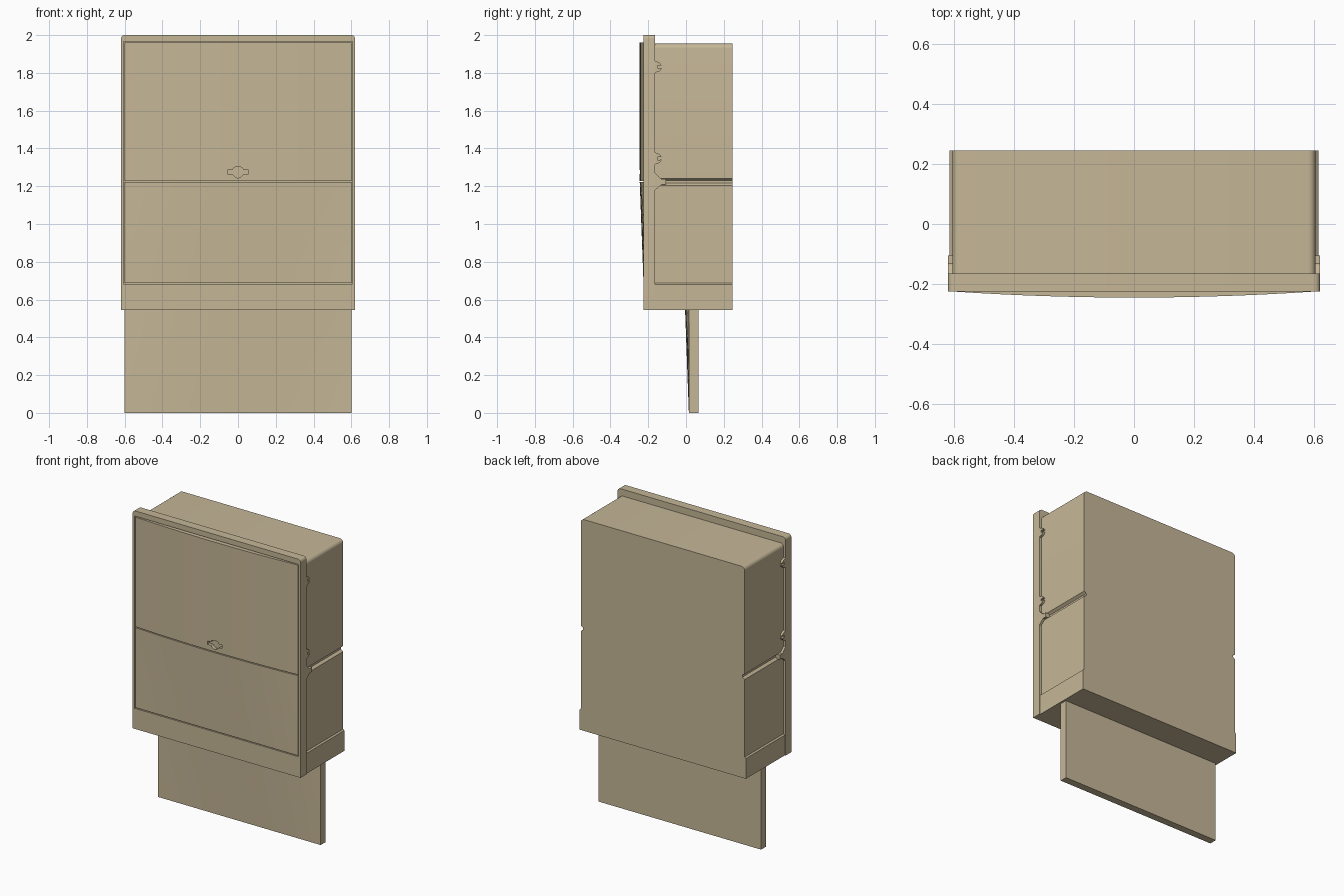
import bpy, bmesh, math

if "Cube" in bpy.data.objects:
    bpy.data.objects.remove(bpy.data.objects["Cube"])

tan = bpy.data.materials.new("tan_coating")
tan.diffuse_color = (0.56, 0.47, 0.31, 1)
tan.use_nodes = True
tan.node_tree.nodes["Principled BSDF"].inputs["Base Color"].default_value = tan.diffuse_color


def finish(name, bm):
    bmesh.ops.recalc_face_normals(bm, faces=bm.faces)
    me = bpy.data.meshes.new(name)
    bm.to_mesh(me)
    bm.free()
    ob = bpy.data.objects.new(name, me)
    bpy.context.collection.objects.link(ob)
    me.materials.append(tan)
    bpy.ops.object.select_all(action='DESELECT')
    ob.select_set(True)
    bpy.context.view_layer.objects.active = ob
    bpy.ops.object.shade_smooth_by_angle(angle=math.radians(30))
    return ob


def prism(name, pts, axis, a, b):
    """Extrude a profile: axis y takes (x, z) points, axis x takes (y, z)."""
    bm = bmesh.new()
    put = (lambda p, t: (p[0], t, p[1])) if axis == 'y' else (lambda p, t: (t, p[0], p[1]))
    f = bm.faces.new([bm.verts.new(put(p, a)) for p in pts])
    new = bmesh.ops.extrude_face_region(bm, geom=[f])['geom']
    d = (0, b - a, 0) if axis == 'y' else (b - a, 0, 0)
    bmesh.ops.translate(bm, vec=d, verts=[v for v in new if isinstance(v, bmesh.types.BMVert)])
    return finish(name, bm)


def arc(cx, cz, r, a0, a1, n=6):
    return [(cx + r * math.cos(math.radians(a0 + (a1 - a0) * i / n)),
             cz + r * math.sin(math.radians(a0 + (a1 - a0) * i / n))) for i in range(n + 1)]


def mirrored(right):
    return right + [(-x, z) for x, z in reversed(right)]


def panel(name, hw, z0, z1, y_edge, y_back, b0, b1, nx=24, nz=8):
    """Panel whose front bulges by b0 at the bottom and b1 at the top."""
    bm = bmesh.new()
    rows = []
    for j in range(nz + 1):
        t = j / nz
        z, b = z0 + (z1 - z0) * t, b0 + (b1 - b0) * t
        row = []
        for i in range(nx + 1):
            u = 2 * i / nx - 1
            row.append(bm.verts.new((u * hw, y_edge - b * (1 - u * u), z)))
        rows.append(row)
    for j in range(nz):
        for i in range(nx):
            bm.faces.new((rows[j][i], rows[j][i + 1], rows[j + 1][i + 1], rows[j + 1][i]))
    new = bmesh.ops.extrude_face_region(bm, geom=bm.faces[:])['geom']
    for v in new:
        if isinstance(v, bmesh.types.BMVert):
            v.co.y = y_back
    return finish(name, bm)


# Main housing: rounded top, side groove and slightly wider skirt
prism("housing", mirrored(
    [(0.614, 0.545), (0.614, 0.68), (0.605, 0.688), (0.605, 1.205), (0.588, 1.217), (0.588, 1.23),
     (0.605, 1.242)] + arc(0.58, 1.93, 0.025, 0, 90)), 'y', -0.166, 0.245)

# Front frame: arch shaped rim with a recessed backing
inner = [(-0.605, 0.545), (-0.605, 1.965), (0.605, 1.965), (0.605, 0.545)]
outer = [(0.62, 0.545)] + arc(0.6, 1.98, 0.02, 0, 90)
prism("frame_rim", mirrored(outer) + inner, 'y', -0.225, -0.165)
prism("frame_backing", [(-0.606, 0.545), (0.606, 0.545), (0.606, 1.966), (-0.606, 1.966)],
      'y', -0.215, -0.165)
prism("front_skirt", [(-0.605, 0.545), (0.605, 0.545), (0.605, 0.682), (-0.605, 0.682)],
      'y', -0.225, -0.214)

# Upper and lower bulged covers, and the lowered panel underneath
upper = panel("upper_cover", 0.6, 1.228, 1.96, -0.225, -0.214, 0.02, 0.02)
panel("lower_cover", 0.6, 0.688, 1.222, -0.225, -0.214, 0.0, 0.02)
panel("dropped_panel", 0.6, 0.0, 0.546, 0.015, 0.065, 0.0, 0.02)

# Latch recess in the upper cover
right = [(0.0, 1.243), (0.014, 1.248), (0.03, 1.263), (0.055, 1.264), (0.055, 1.286), (0.03, 1.287),
         (0.022, 1.298), (0.008, 1.303)]
cutter = prism("latch_cutter", right + [(-x, z) for x, z in reversed(right[1:])], 'y', -0.3, -0.222)
cutter.hide_render = True
cut = upper.modifiers.new("latch_recess", 'BOOLEAN')
cut.object = cutter
cut.operation = 'DIFFERENCE'
cut.solver = 'EXACT'
bpy.context.view_layer.objects.active = upper
bpy.ops.object.modifier_apply(modifier=cut.name)
bpy.data.objects.remove(cutter)

# Side fittings on the back edge of the frame
groove_tab = [(-0.17, 1.172), (-0.163, 1.18), (-0.13, 1.208), (-0.105, 1.208), (-0.105, 1.238),
              (-0.13, 1.238), (-0.163, 1.27), (-0.17, 1.28)]
for side, s in (("left", -1), ("right", 1)):
    prism("groove_tab_" + side, groove_tab, 'x', 0.586 * s, 0.62 * s)
    for level, zc in (("lower", 1.347), ("upper", 1.832)):
        hook = ([(-0.17, zc - 0.034)] + arc(-0.157, zc, 0.028, -80, -14)
                + [(-0.152, zc - 0.007), (-0.152, zc + 0.007)]
                + arc(-0.157, zc, 0.028, 14, 80) + [(-0.17, zc + 0.034)])
        prism(f"{level}_hook_{side}", hook, 'x', 0.603 * s, 0.62 * s)
